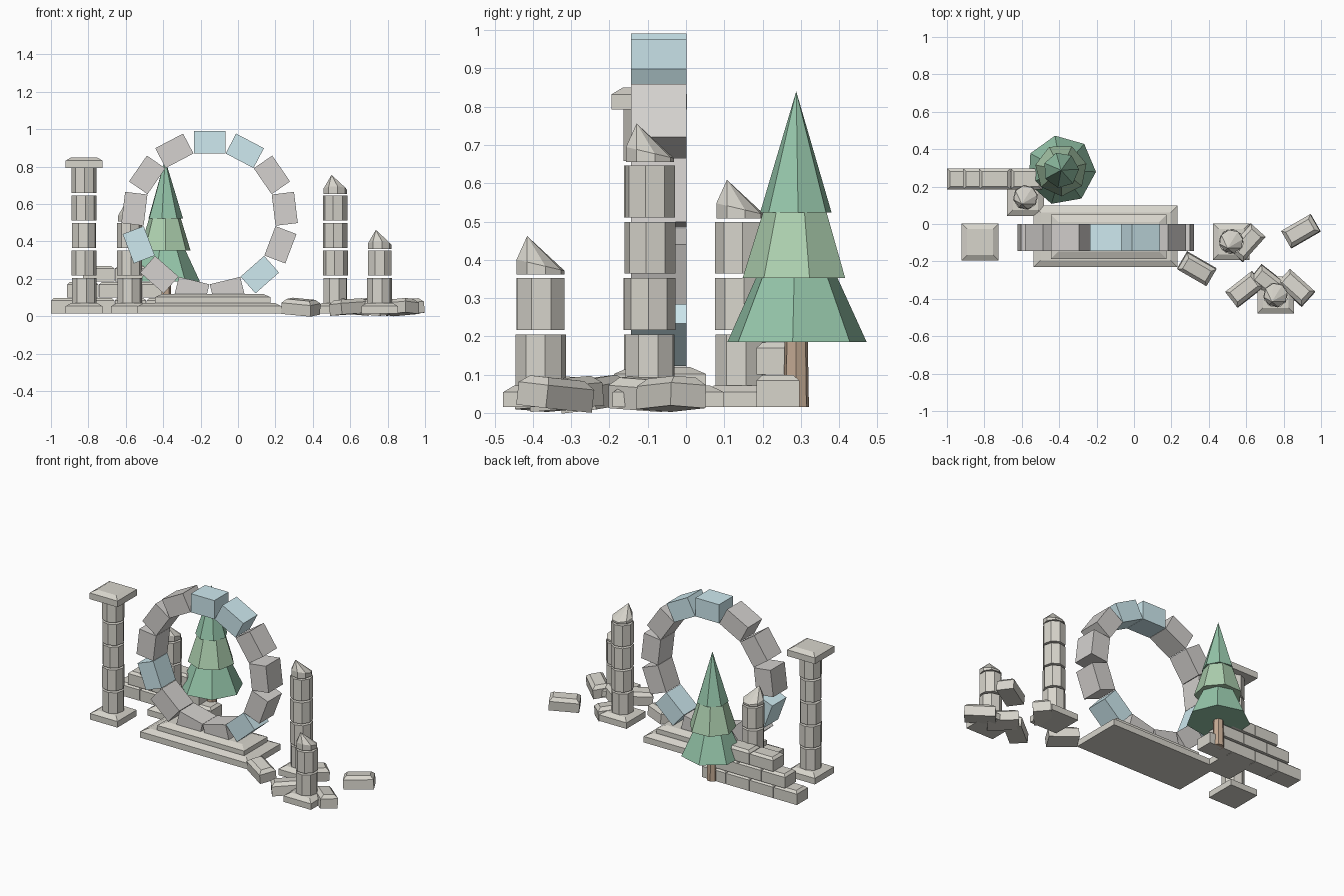
import bpy, bmesh, random
from math import sin, cos, pi, radians
from mathutils import Matrix

if "Cube" in bpy.data.objects:
    bpy.data.objects.remove(bpy.data.objects["Cube"])

random.seed(4)


def material(name, r, g, b):
    m = bpy.data.materials.new(name)
    m.diffuse_color = (r, g, b, 1)
    m.use_nodes = True
    m.node_tree.nodes["Principled BSDF"].inputs["Base Color"].default_value = m.diffuse_color
    return m


STONE = material("stone", .68, .66, .60)
RING = material("ring_stone", .66, .64, .62)
BLUE = material("blue_crystal", .62, .82, .87)
GREEN = material("needles", .30, .56, .40)
LIGHT = material("light_needles", .42, .63, .43)
BARK = material("bark", .55, .40, .29)


def loft(name, rings, mat, loc=(0, 0, 0), rot=(0, 0, 0)):
    """Skin equal-length point rings; a one-point ring closes to an apex."""
    bm = bmesh.new()
    rows = [[bm.verts.new(p) for p in ring] for ring in rings]
    bm.faces.new(rows[0])
    for a, b in zip(rows, rows[1:]):
        n = len(a)
        for i in range(n):
            j = (i + 1) % n
            if len(b) == 1:
                bm.faces.new((a[i], a[j], b[0]))
            else:
                bm.faces.new((a[i], a[j], b[j], b[i]))
    if len(rows[-1]) > 1:
        bm.faces.new(rows[-1])
    bmesh.ops.recalc_face_normals(bm, faces=bm.faces)
    me = bpy.data.meshes.new(name)
    bm.to_mesh(me)
    bm.free()
    me.materials.append(mat)
    ob = bpy.data.objects.new(name, me)
    ob.location, ob.rotation_euler = loc, rot
    bpy.context.collection.objects.link(ob)
    return ob


def rect(w, d, z):
    return [(-w/2, -d/2, z), (w/2, -d/2, z), (w/2, d/2, z), (-w/2, d/2, z)]


def circle(r, z, n=8, turn=0.0, slope=0.0):
    pts = []
    for i in range(n):
        a = turn + 2 * pi * i / n
        pts.append((r * cos(a), r * sin(a), z - slope * sin(a)))
    return pts


def slab(name, loc, w, d, h, inset=.03, drop=.018, rot=(0, 0, 0)):
    """Stone block with a chamfered top edge."""
    rings = [rect(w, d, 0), rect(w, d, h - drop),
             rect(w - 2 * inset, d - 2 * inset, h)]
    return loft(name, rings, STONE, loc, rot)


# stepped platform
slab("platform_lower_step", (-.152, -.066, .015), .77, .33, .057, .037)
slab("platform_upper_step", (-.135, -.068, .072), .62, .24, .048, .042)

# stone ring with four blue blocks
for i in range(13):
    t = 2 * pi * i / 13
    loft("ring_block", [rect(.168, .145, -.06), rect(.168, .145, .06)],
         BLUE if i in (0, 1, 5, 9) else RING,
         (-.152 + .405 * sin(t), -.0715, .526 + .405 * cos(t)), (0, t, 0))


# columns: square base, stacked drums, then a capital or a broken tip
def column(x, y, drums, broken=True):
    slab("column_base", (x, y, .015), .196, .196, .057)
    for i in range(drums):
        turn = random.uniform(0, pi / 4)
        loft("column_drum", [circle(.067, 0, 8, turn), circle(.067, .135, 8, turn)],
             STONE, (x, y, .07 + .147 * i))
    z = .07 + .147 * drums
    if broken:
        loft("broken_tip", [circle(.064, 0, 8, .2), circle(.064, .025, 8, .2, .015),
                            [(-.02, -.035, .101)]], STONE, (x, y, z - .003))
    else:
        slab("column_capital", (x, y, .792), .198, .198, .058)


column(-.823, -.096, 5, False)
column(.52, -.094, 4)
column(.757, -.38, 2)
column(-.58, .142, 3)

# stepped brick wall
for row, (start, count) in enumerate([(-1.0, 4), (-.915, 3), (-.83, 2)]):
    for i in range(count):
        slab("wall_brick", (start + .085 + .17 * i, .24, .015 + .085 * row),
             .167, .112, .084, .016, .014)

# fallen rubble
for x, y, turn, tilt in [(.335, -.235, -30, 6), (.895, -.04, 30, -4),
                         (.60, -.10, 48, 4), (.595, -.35, 38, -4),
                         (.72, -.31, -38, 4), (.865, -.345, -42, -5)]:
    slab("rubble", (x, y, .011), .18, .105, .08, .02, .02,
         (radians(tilt), radians(tilt * .8), radians(turn)))

# fir tree
TREE = (-.39, .288, 0)
loft("tree_trunk", [circle(.034, .015, 7), circle(.03, .25, 7)], BARK, TREE)
loft("tree_lower_tier", [circle(.187, .185, 7, -.05), circle(.105, .362, 7, -.05)],
     GREEN, TREE)
loft("tree_middle_tier", [circle(.14, .353, 7, .25), circle(.085, .53, 7, .25)],
     LIGHT, TREE)
loft("tree_top_tier", [circle(.096, .523, 7, .05), [(0, 0, .84)]], GREEN, TREE)
